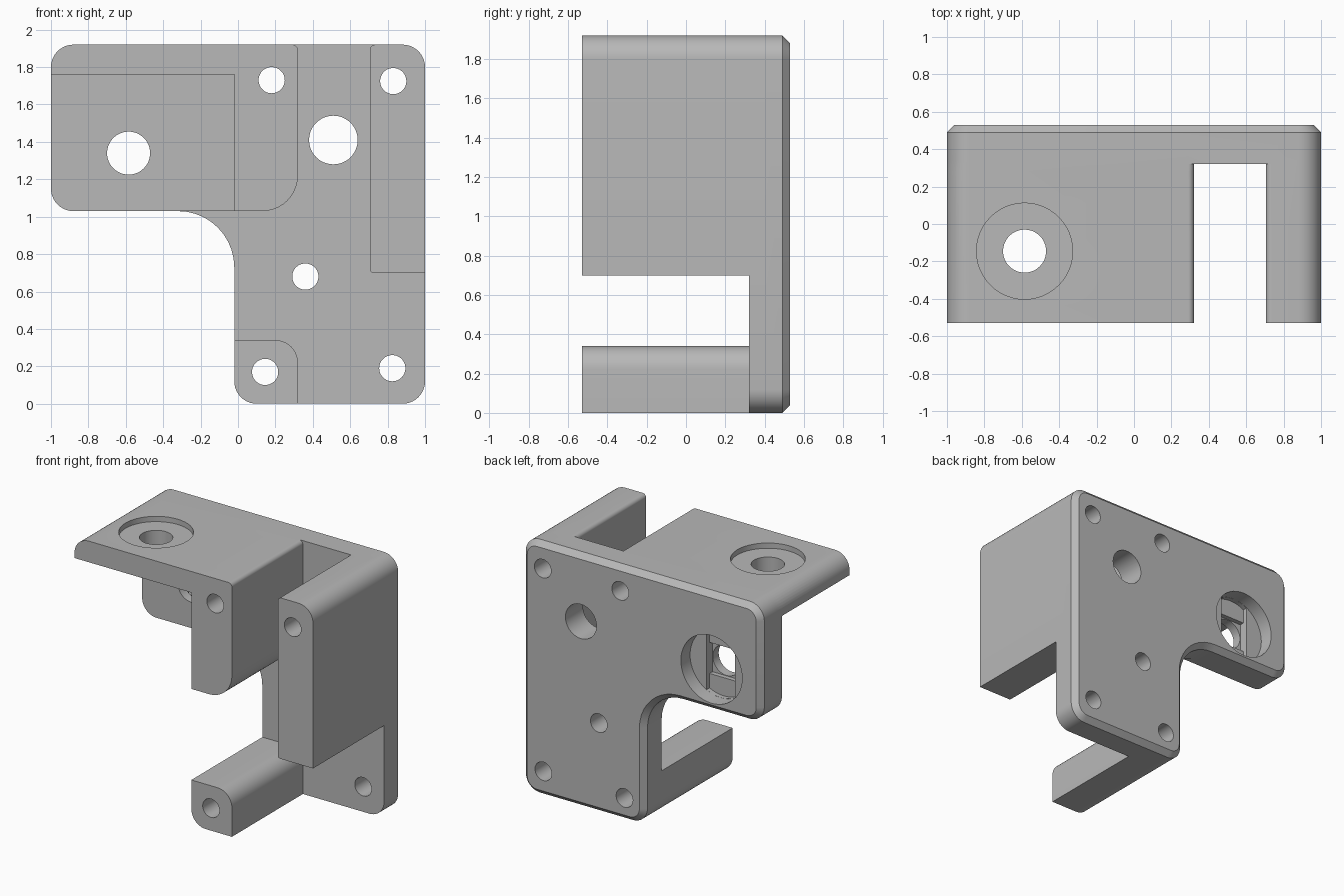
import bpy, bmesh, math

if "Cube" in bpy.data.objects:
    bpy.data.objects.remove(bpy.data.objects["Cube"])

TOP, STEP, FRONT, BACK, FACE = 1.92, 1.03, -0.53, 0.53, 0.32
CORNER, CHAMFER = 0.12, 0.04

grey = bpy.data.materials.new("plain grey")
grey.use_nodes = True
grey.diffuse_color = (0.48, 0.48, 0.48, 1)
grey.node_tree.nodes["Principled BSDF"].inputs["Base Color"].default_value = grey.diffuse_color


def outline(corners, inset=0.0, segments=10):
    """Clockwise right-angled polygon (x, z, radius) with filleted corners."""
    ring = []
    n = len(corners)
    for i, (x, z, r) in enumerate(corners):
        px, pz, _ = corners[i - 1]
        qx, qz, _ = corners[(i + 1) % n]
        la, lb = math.hypot(x - px, z - pz), math.hypot(qx - x, qz - z)
        ax, az = (x - px) / la, (z - pz) / la
        bx, bz = (qx - x) / lb, (qz - z) / lb
        turn = 1 if ax * bz - az * bx < 0 else -1      # 1 where convex
        x += inset * (az + bz)
        z -= inset * (ax + bx)
        if r == 0:
            ring.append((x, z))
            continue
        r -= turn * inset
        cx, cz = x + r * (bx - ax), z + r * (bz - az)
        for k in range(segments + 1):
            t = math.pi / 2 * k / segments
            c, s = math.cos(t), math.sin(t)
            ring.append((cx + r * (ax * s - bx * c), cz + r * (az * s - bz * c)))
    return ring


def circle(x, z, r, n=48):
    return [(x + r * math.cos(2 * math.pi * k / n), z + r * math.sin(2 * math.pi * k / n))
            for k in range(n)]


def make_object(name, bm):
    bmesh.ops.recalc_face_normals(bm, faces=bm.faces)
    mesh = bpy.data.meshes.new(name)
    bm.to_mesh(mesh)
    bm.free()
    mesh.materials.append(grey)
    obj = bpy.data.objects.new(name, mesh)
    bpy.context.collection.objects.link(obj)
    return obj


def loft(name, *layers):
    """Solid through (ring, y) layers running front to back."""
    bm = bmesh.new()
    rows = [[bm.verts.new((x, y, z)) for x, z in ring] for ring, y in layers]
    bm.faces.new(rows[0])
    bm.faces.new(rows[-1])
    n = len(rows[0])
    for a, b in zip(rows, rows[1:]):
        for i in range(n):
            j = (i + 1) % n
            bm.faces.new((a[i], a[j], b[j], b[i]))
    return make_object(name, bm)


def prism(name, ring, y0, y1):
    return loft(name, (ring, y0), (ring, y1))


def upright_cylinder(name, x, y, r, z0, z1):
    bm = bmesh.new()
    bmesh.ops.create_cone(bm, cap_ends=True, segments=48, radius1=r, radius2=r, depth=z1 - z0)
    bmesh.ops.translate(bm, verts=bm.verts, vec=(x, y, (z0 + z1) / 2))
    return make_object(name, bm)


def combine(body, tool, operation):
    tool.hide_render = True
    mod = body.modifiers.new(tool.name, "BOOLEAN")
    mod.operation, mod.solver, mod.object = operation, "EXACT", tool
    bpy.context.view_layer.objects.active = body
    bpy.ops.object.modifier_apply(modifier=mod.name)
    bpy.data.objects.remove(tool)


# Back plate with a chamfered rear edge
plate_corners = [(-1, STEP, CORNER), (-1, TOP, CORNER), (1, TOP, CORNER), (1, 0, CORNER),
                 (-0.02, 0, CORNER), (-0.02, STEP, 0.3)]
full = outline(plate_corners)
body = loft("mounting_bracket", (full, FACE), (full, BACK - CHAMFER),
            (outline(plate_corners, CHAMFER), BACK))

# Parts standing forward from the plate
LAP = 0.4
upper_arm = prism("upper_arm_and_shelf", outline([
    (-1, 1.76, 0), (-1, TOP, CORNER), (0.32, TOP, 0.03), (0.32, STEP, 0.19),
    (-0.02, STEP, 0), (-0.02, 1.76, 0)]), FRONT, LAP)
shelf_wall = prism("shelf_wall", outline([
    (-1, STEP, CORNER), (-1, TOP, CORNER), (0.32, TOP, 0.03), (0.32, STEP, 0.19)]), 0.28, LAP)
side_arm = prism("side_arm", outline([
    (0.705, 0.7, 0.02), (0.705, TOP, 0.03), (1, TOP, CORNER), (1, 0.7, 0)]), FRONT, LAP)
lower_post = prism("lower_post", outline([
    (-0.02, 0, CORNER), (-0.02, 0.34, 0), (0.32, 0.34, CORNER), (0.32, 0, 0)]), FRONT, LAP)
for part in (upper_arm, shelf_wall, side_arm, lower_post):
    combine(body, part, "UNION")

# Screw holes and the larger opening, front to back
for x, z, r in [(0.18, 1.73, 0.07), (0.83, 1.725, 0.07), (0.36, 0.68, 0.07),
                (0.145, 0.17, 0.07), (0.825, 0.19, 0.07), (0.51, 1.41, 0.13)]:
    combine(body, prism("hole_cutter", circle(x, z, r), -0.7, 0.7), "DIFFERENCE")

# Shelf hole with a shallow round recess
BX, BY, BZ, BORE, HOLE = -0.585, -0.145, 1.34, 0.257, 0.115
combine(body, upright_cylinder("shelf_recess_cutter", BX, BY, BORE, 1.88, 2.1), "DIFFERENCE")
combine(body, upright_cylinder("shelf_hole_cutter", BX, BY, HOLE, 1.6, 2.1), "DIFFERENCE")

# Rear recess stepping from circle to slot to square to round hole
half = 0.118
limit = math.acos(half / (BORE - 0.001))
slot = []
for start in (limit, limit + math.pi):
    for k in range(11):
        t = start + (math.pi - 2 * limit) * k / 10
        slot.append((BX + (BORE - 0.001) * math.cos(t), BZ + (BORE - 0.001) * math.sin(t)))
square = [(BX - half, BZ - half), (BX - half, BZ + half),
          (BX + half, BZ + half), (BX + half, BZ - half)]
for ring, y0, y1 in [(circle(BX, BZ, BORE), 0.42, 0.7), (slot, 0.385, 0.5),
                     (square, 0.35, 0.5), (circle(BX, BZ, HOLE), 0.1, 0.5)]:
    combine(body, prism("rear_recess_cutter", ring, y0, y1), "DIFFERENCE")

# Smooth fillets and bores, crisp edges elsewhere
bpy.ops.object.select_all(action="DESELECT")
body.select_set(True)
bpy.context.view_layer.objects.active = body
bpy.ops.object.shade_smooth_by_angle(angle=math.radians(30))
